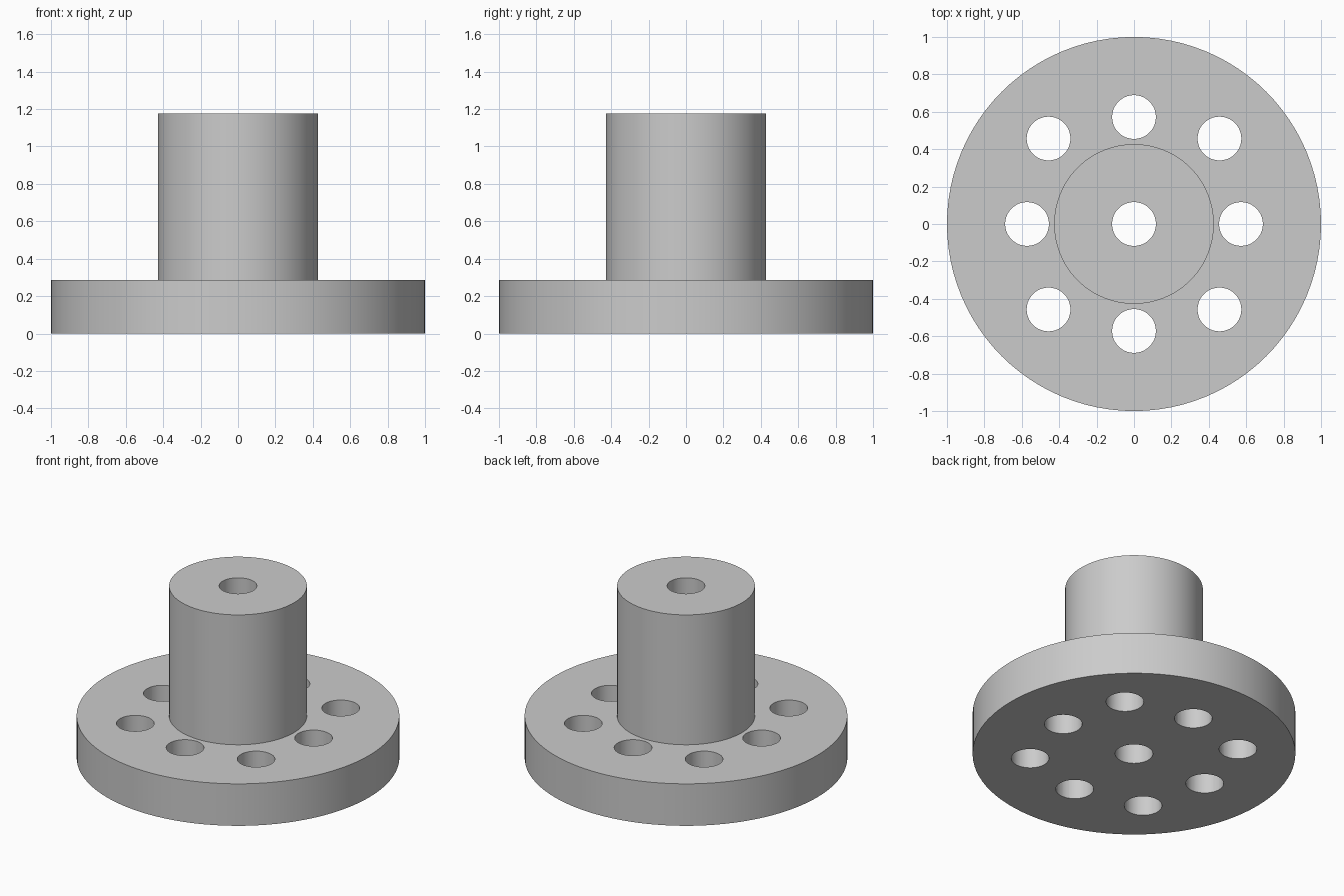
import bpy, bmesh
from math import tau
from mathutils import Matrix, Vector

cube = bpy.data.objects.get("Cube")
if cube:
    bpy.data.objects.remove(cube, do_unlink=True)

FLANGE_R, HUB_R, HOLE_R = 1.0, 0.427, 0.117
FLANGE_TOP, HUB_TOP = 0.287, 1.175
AXIAL, DIAGONAL = 0.572, 0.457

steel = bpy.data.materials.new("plain grey")
steel.use_nodes = True
grey = (0.6, 0.6, 0.6, 1)
steel.diffuse_color = grey
steel.node_tree.nodes["Principled BSDF"].inputs["Base Color"].default_value = grey


def make_object(name, bm):
    mesh = bpy.data.meshes.new(name)
    bm.to_mesh(mesh)
    bm.free()
    mesh.materials.append(steel)
    obj = bpy.data.objects.new(name, mesh)
    bpy.context.collection.objects.link(obj)
    return obj


# Flange, hub and central bore turned from one closed profile
profile = [(HOLE_R, 0), (FLANGE_R, 0), (FLANGE_R, FLANGE_TOP),
           (HUB_R, FLANGE_TOP), (HUB_R, HUB_TOP), (HOLE_R, HUB_TOP)]
bm = bmesh.new()
verts = [bm.verts.new((r, 0, z)) for r, z in profile]
edges = [bm.edges.new((a, b)) for a, b in zip(verts, verts[1:] + verts[:1])]
bmesh.ops.spin(bm, geom=verts + edges, cent=(0, 0, 0), axis=(0, 0, 1),
               angle=tau, steps=96, use_merge=False)
bmesh.ops.remove_doubles(bm, verts=bm.verts[:], dist=0.0005)
bmesh.ops.recalc_face_normals(bm, faces=bm.faces[:])
body = make_object("flanged_hub", bm)

# Drills for the eight bolt holes: four on the axes, four on the diagonals
a, d = AXIAL, DIAGONAL
centres = [(a, 0), (-a, 0), (0, a), (0, -a), (d, d), (-d, d), (d, -d), (-d, -d)]
bm = bmesh.new()
for x, y in centres:
    bmesh.ops.create_cone(bm, cap_ends=True, segments=48, radius1=HOLE_R,
                          radius2=HOLE_R, depth=FLANGE_TOP + 0.2,
                          matrix=Matrix.Translation(Vector((x, y, FLANGE_TOP / 2))))
drills = make_object("bolt_hole_drills", bm)
drills.hide_render = True

# Cut the holes and keep the finished mesh
cut = body.modifiers.new("bolt holes", 'BOOLEAN')
cut.operation = 'DIFFERENCE'
cut.solver = 'EXACT'
cut.object = drills
bpy.ops.object.select_all(action='DESELECT')
bpy.context.view_layer.objects.active = body
body.select_set(True)
bpy.ops.object.modifier_apply(modifier=cut.name)
bpy.data.objects.remove(drills, do_unlink=True)

# Smooth round walls with crisp rims
bpy.ops.object.shade_smooth_by_angle(angle=0.6)
